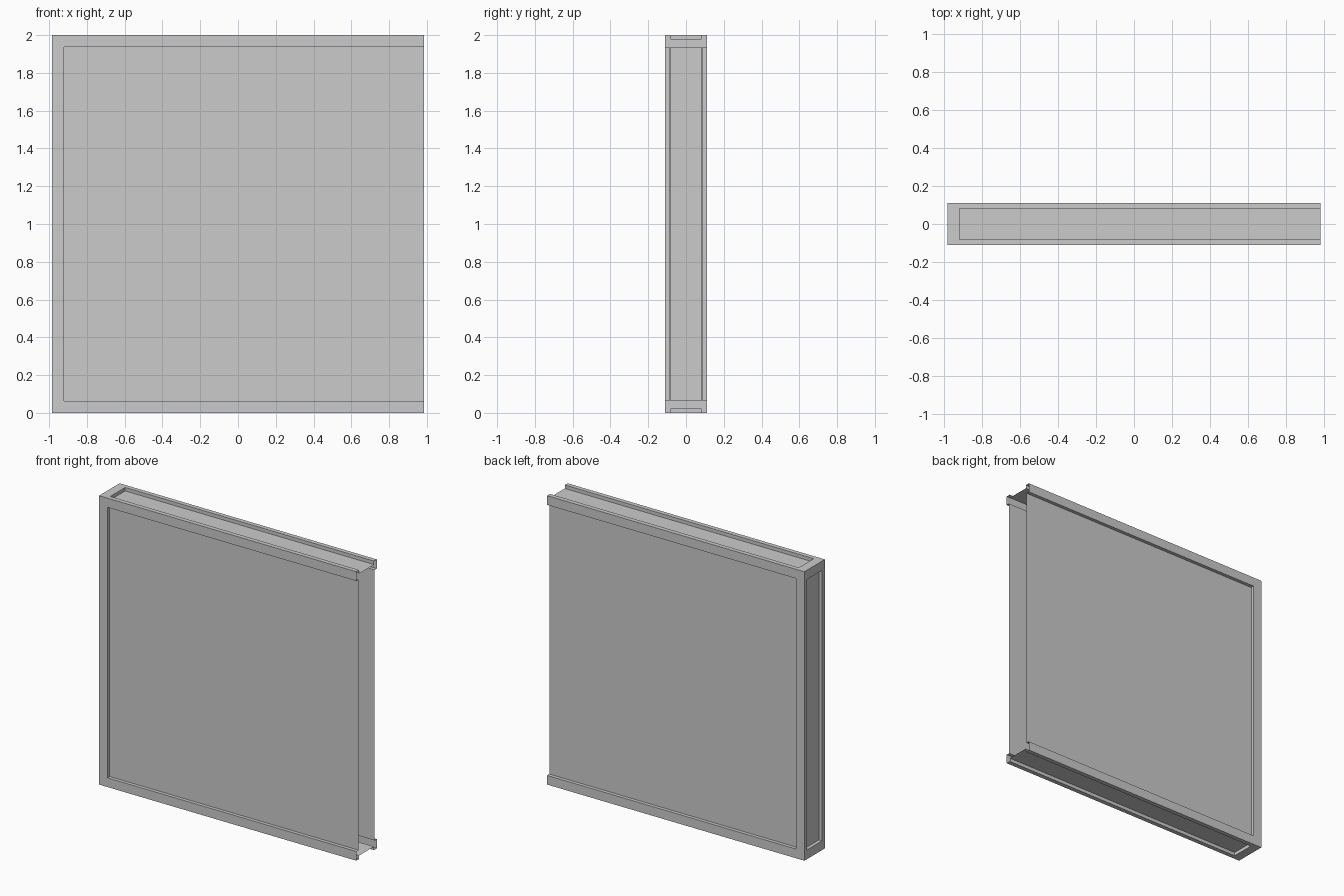
import bpy, bmesh
from mathutils import Vector

if "Cube" in bpy.data.objects:
    bpy.data.objects.remove(bpy.data.objects["Cube"])

HALF = Vector((1.5, 0.112, 1.0))        # block is made too long, then cut open
CENTRE = Vector((0.515, 0.0, 1.0))      # left end lands on x = -0.985
BORDER = Vector((0.064, 0.031, 0.064))  # rim width along each axis
DEPTH = 0.024                           # recess depth
OPEN_X = 0.985

bm = bmesh.new()
bmesh.ops.create_cube(bm, size=2)
for v in bm.verts:
    v.co = Vector(a * b for a, b in zip(v.co, HALF))
bm.normal_update()


def extrude(face):
    return bmesh.ops.extrude_discrete_faces(bm, faces=[face])["faces"][0]


# Rim and recessed panel on every side
for face in list(bm.faces):
    n = face.normal.copy()
    inner = extrude(face)
    for v in inner.verts:
        for i in range(3):
            if abs(n[i]) < 0.5:
                v.co[i] -= BORDER[i] if v.co[i] > 0 else -BORDER[i]
    panel = extrude(inner)
    for v in panel.verts:
        v.co -= n * DEPTH

# Place it and cut the right end off, leaving an open thin shell
bmesh.ops.translate(bm, verts=bm.verts, vec=CENTRE)
bmesh.ops.bisect_plane(bm, geom=bm.verts[:] + bm.edges[:] + bm.faces[:],
                       plane_co=(OPEN_X, 0, 0), plane_no=(1, 0, 0), clear_outer=True)
bm.normal_update()

mesh = bpy.data.meshes.new("wall_panel")
bm.to_mesh(mesh)
bm.free()
bpy.context.collection.objects.link(bpy.data.objects.new("wall_panel", mesh))
